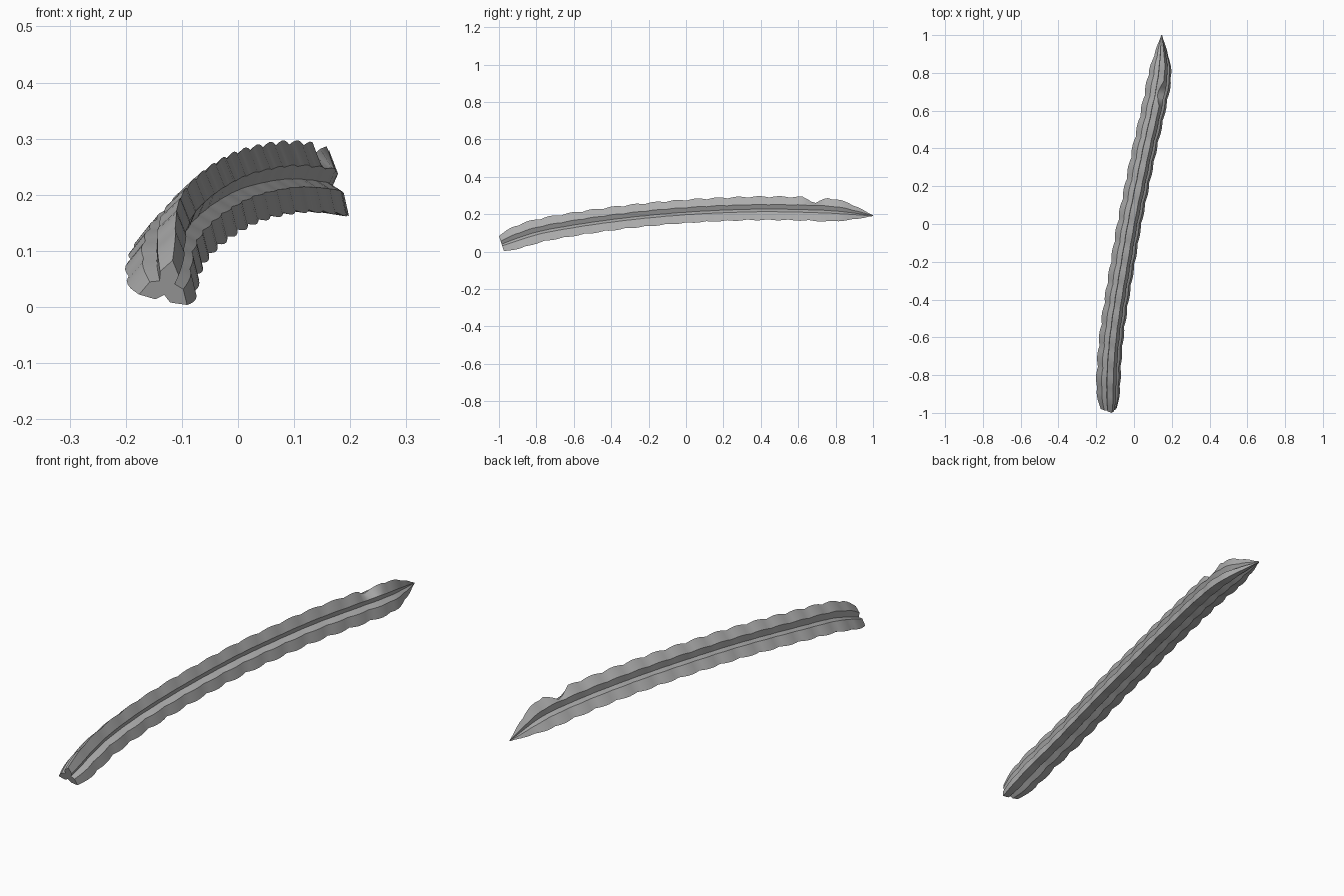
import bpy, bmesh, math
from mathutils import Vector

cube = bpy.data.objects.get("Cube")
if cube:
    bpy.data.objects.remove(cube, do_unlink=True)

# one plain grey for the whole horn
grey = bpy.data.materials.new("horn_grey")
grey.use_nodes = True
GREY = (0.42, 0.42, 0.42, 1)
grey.diffuse_color = GREY
grey.node_tree.nodes["Principled BSDF"].inputs["Base Color"].default_value = GREY

# centre line sampled at even steps of y from -1 to 1
PATH_X = [-.128, -.126, -.111, -.083, -.05, -.016, .024, .065, .11, .146, .147]
PATH_Z = [.031, .097, .135, .164, .187, .204, .215, .221, .219, .211, .192]
SCALLOPS, STEPS = 18, 5
Y0, Y1 = -.984, 1.0


def smooth(values, y):
    """Catmull-Rom value of an evenly spaced table at y."""
    u = (y + 1) / 2 * (len(values) - 1)
    i = max(0, min(int(u), len(values) - 2))
    t = u - i
    b, c = values[i], values[i + 1]
    a = values[i - 1] if i else 2 * b - c
    d = values[i + 2] if i + 2 < len(values) else 2 * c - b
    return b + t / 2 * (c - a + t * (2 * a - 5 * b + 4 * c - d + t * (3 * (b - c) + d - a)))


def centre(y):
    return Vector((smooth(PATH_X, y), y, smooth(PATH_Z, y)))


def section(y, phase):
    """Three-lobed star across the path, swollen by the scallops."""
    tangent = (centre(y + .01) - centre(y - .01)).normalized()
    side = tangent.cross(Vector((0, 0, 1))).normalized()
    up = side.cross(tangent)
    swell = .925 + .105 * abs(math.sin(math.pi * phase))
    taper = 1 - max(0, (y - .76) / .24) ** 1.6
    butt = min(1, .72 + 3 * (y - Y0))
    scale = swell * max(taper, .04) * butt
    # nick in the upper ridge, folded over to one side
    nick = max(0, 1 - abs(y - .69) / .065)
    points = []
    for lobe in range(3):
        for offset, radius, fold in ((-34, .046, 0), (0, .076, 1), (34, .046, 0), (60, .024, 0)):
            bend = nick * fold * (lobe == 0)
            angle = math.radians(77 + lobe * 120 + offset + 18 * bend)
            r = radius * scale * (1 - .42 * bend)
            points.append(centre(y) + side * r * math.cos(angle) + up * r * math.sin(angle))
    return points


# scalloped horn: sections bridged along the curve, closed at both ends
bm = bmesh.new()
rings = []
count = SCALLOPS * STEPS
for k in range(count + 1):
    y = Y0 + (Y1 - Y0) * k / count
    rings.append([bm.verts.new(p) for p in section(y, k / STEPS)])
for a, b in zip(rings, rings[1:]):
    for j in range(len(a)):
        n = (j + 1) % len(a)
        bm.faces.new((a[j], a[n], b[n], b[j]))
bm.faces.new(rings[0])
bm.faces.new(rings[-1])
bmesh.ops.recalc_face_normals(bm, faces=bm.faces)

mesh = bpy.data.meshes.new("scalloped_horn")
bm.to_mesh(mesh)
bm.free()
mesh.materials.append(grey)
horn = bpy.data.objects.new("scalloped_horn", mesh)
bpy.context.collection.objects.link(horn)
bpy.ops.object.select_all(action="DESELECT")
horn.select_set(True)
bpy.context.view_layer.objects.active = horn
bpy.ops.object.shade_smooth_by_angle(angle=math.radians(30))
